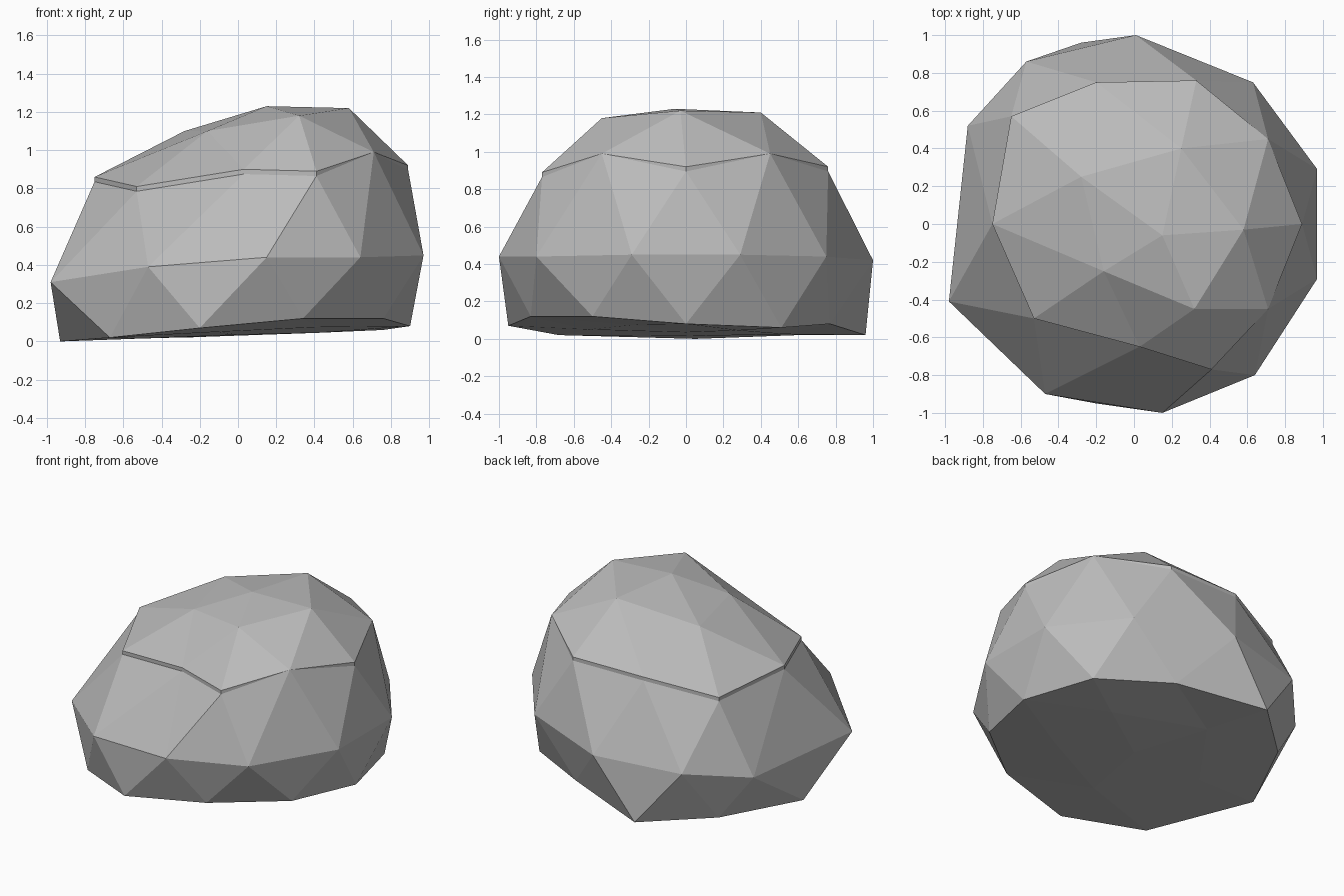
import bpy
import bmesh
from mathutils import Vector

default_cube = bpy.data.objects.get("Cube")
if default_cube:
    bpy.data.objects.remove(default_cube, do_unlink=True)


def make_material(name, colour):
    material = bpy.data.materials.new(name)
    material.use_nodes = True
    material.diffuse_color = colour
    shader = next(n for n in material.node_tree.nodes if n.type == "BSDF_PRINCIPLED")
    shader.inputs["Base Color"].default_value = colour
    return material


mesh_builder = bmesh.new()


def add_ring(points):
    return [mesh_builder.verts.new(point) for point in points]


def add_face(*corners):
    mesh_builder.faces.new(corners)


def bridge_strip(upper, lower):
    """Join two rings of equal count, the lower one turned by half a step."""
    count = len(upper)
    for j in range(count):
        following = (j + 1) % count
        add_face(upper[j], lower[j], upper[following])
        add_face(upper[following], lower[j], lower[following])


def bridge_aligned(upper, lower):
    """Join two rings that share the same angles."""
    count = len(upper)
    for j in range(count):
        following = (j + 1) % count
        add_face(upper[j], lower[j], upper[following])
        add_face(upper[following], lower[j], lower[following])


def close_cap(pole, inner, outer, start):
    """Fan a pole to its inner ring, then to an outer ring of twice the count."""
    count = len(inner)
    for k in range(count):
        following = inner[(k + 1) % count]
        corner, middle, next_corner = (
            outer[(2 * k + start + step) % len(outer)] for step in range(3)
        )
        add_face(pole, inner[k], following)
        add_face(inner[k], corner, middle)
        add_face(inner[k], middle, following)
        add_face(following, middle, next_corner)


# Cross-sections of the boulder, each counter-clockwise from the left side
crown_points = [(.58, -.03, 1.22), (.25, .4, 1.21), (-.28, .25, 1.1),
                (-.16, -.25, 1.1), (.32, -.45, 1.18)]
shoulder_points = [(.89, 0, .92), (.71, .45, .99), (.33, .76, .92), (-.2, .75, .92),
                   (-.65, .57, .83), (-.75, 0, .86), (-.53, -.5, .81),
                   (.03, -.65, .9), (.41, -.77, .89), (.71, -.45, .99)]
waist_points = [(.97, .29, .45), (.63, .75, .44), (.01, 1, .42), (-.57, .86, .39),
                (-.88, .52, .32), (-.98, -.41, .31), (-.47, -.9, .39),
                (.15, -1, .44), (.64, -.8, .44), (.97, -.29, .45)]
foot_points = [(.9, 0, .08), (.76, .51, .06), (.3, .77, .08), (-.28, .96, .02),
               (-.67, .6, .02), (-.93, .05, 0), (-.67, -.68, .02),
               (-.2, -.95, .07), (.34, -.83, .12), (.76, -.5, .12)]

# Crown with a thin ledge under it that fades out at the two high corners
top_pole = mesh_builder.verts.new((.15, -.06, 1.23))
crown = add_ring(crown_points)
shoulder = add_ring(shoulder_points)
highest = max(point[2] for point in shoulder_points)
ledge = add_ring(
    Vector(point) - Vector((0, 0, 0 if point[2] == highest else .025))
    for point in shoulder_points
)
close_cap(top_pole, crown, shoulder, 0)
bridge_aligned(shoulder, ledge)

# Sides
waist = add_ring(waist_points)
foot = add_ring(foot_points)
bridge_strip(ledge, waist)
for j in range(len(waist)):
    following = (j + 1) % len(waist)
    add_face(waist[j], foot[j], foot[following])
    add_face(waist[j], foot[following], waist[following])

# Nearly flat underside, shrunk from the foot corners
base = add_ring(
    (point[0] * .55, point[1] * .55, point[2] * .5 + .015)
    for point in foot_points[1::2]
)
bottom_pole = mesh_builder.verts.new((0, 0, .035))
close_cap(bottom_pole, base, foot, 1)

bmesh.ops.remove_doubles(mesh_builder, verts=mesh_builder.verts[:], dist=.001)
bmesh.ops.recalc_face_normals(mesh_builder, faces=mesh_builder.faces[:])

# Flat-shaded stone object
mesh = bpy.data.meshes.new("boulder")
mesh_builder.to_mesh(mesh)
mesh_builder.free()
mesh.materials.append(make_material("stone_grey", (.5, .5, .5, 1)))
boulder = bpy.data.objects.new("boulder", mesh)
bpy.context.collection.objects.link(boulder)
